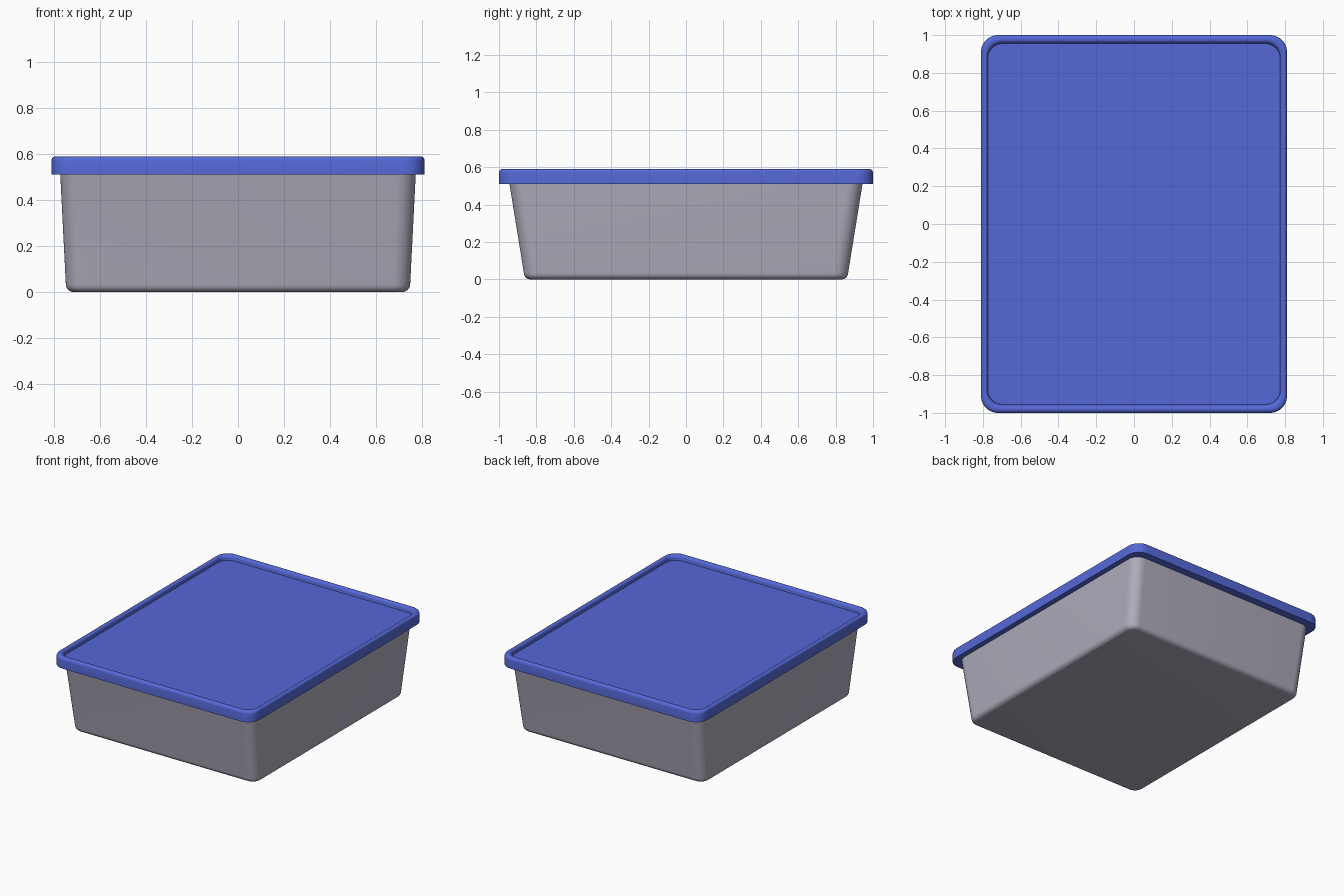
import bpy, bmesh, math

if "Cube" in bpy.data.objects:
    bpy.data.objects.remove(bpy.data.objects["Cube"])


def material(name, color):
    m = bpy.data.materials.new(name)
    m.diffuse_color = (*color, 1)
    m.use_nodes = True
    m.node_tree.nodes["Principled BSDF"].inputs["Base Color"].default_value = m.diffuse_color
    return m


def rounded_rect(hx, hy, r, z, n=10):
    pts = []
    for k, (sx, sy) in enumerate([(1, 1), (-1, 1), (-1, -1), (1, -1)]):
        for i in range(n + 1):
            a = math.pi / 2 * (k + i / n)
            pts.append((sx * (hx - r) + r * math.cos(a),
                        sy * (hy - r) + r * math.sin(a), z))
    return pts


def loft(name, rings, mat, cap_start=False, cap_end=False):
    bm = bmesh.new()
    loops = [[bm.verts.new(p) for p in rounded_rect(*r)] for r in rings]
    for a, b in zip(loops, loops[1:]):
        n = len(a)
        for i in range(n):
            j = (i + 1) % n
            bm.faces.new((a[i], a[j], b[j], b[i]))
    if cap_start:
        bm.faces.new(loops[0][::-1])
    if cap_end:
        bm.faces.new(loops[-1])
    me = bpy.data.meshes.new(name)
    bm.to_mesh(me)
    bm.free()
    me.materials.append(mat)
    ob = bpy.data.objects.new(name, me)
    bpy.context.collection.objects.link(ob)
    bpy.context.view_layer.objects.active = ob
    ob.select_set(True)
    bpy.ops.object.shade_smooth_by_angle(angle=math.radians(35))
    ob.select_set(False)
    return ob


grey = material("grey plastic", (0.43, 0.41, 0.50))
blue = material("blue plastic", (0.09, 0.14, 0.68))

# Tapered tub: rounded bottom edge, then straight sloping walls
R = 0.035
rings = []
for i in range(7):
    a = math.pi / 2 * i / 6
    inset = R * (1 - math.sin(a))
    rings.append((0.748 - inset, 0.867 - inset, 0.075 - inset, R * (1 - math.cos(a))))
rings.append((0.773, 0.947, 0.08, 0.53))
loft("tub", rings, grey, cap_start=True)

# Lid: underside, outer skirt, rounded rim, recessed panel
r = 0.018
rings = [(0.765, 0.94, 0.075, 0.51), (0.81, 1.0, 0.09, 0.51)]
for i in range(13):
    a = math.pi * i / 12
    inset = r * (1 - math.cos(a))
    rings.append((0.81 - inset, 1.0 - inset - 0.006 * i / 12, 0.09 - inset * 0.3,
                  0.572 + r * math.sin(a)))
rings.append((0.774, 0.955, 0.078, 0.555))
loft("lid", rings, blue, cap_end=True)
